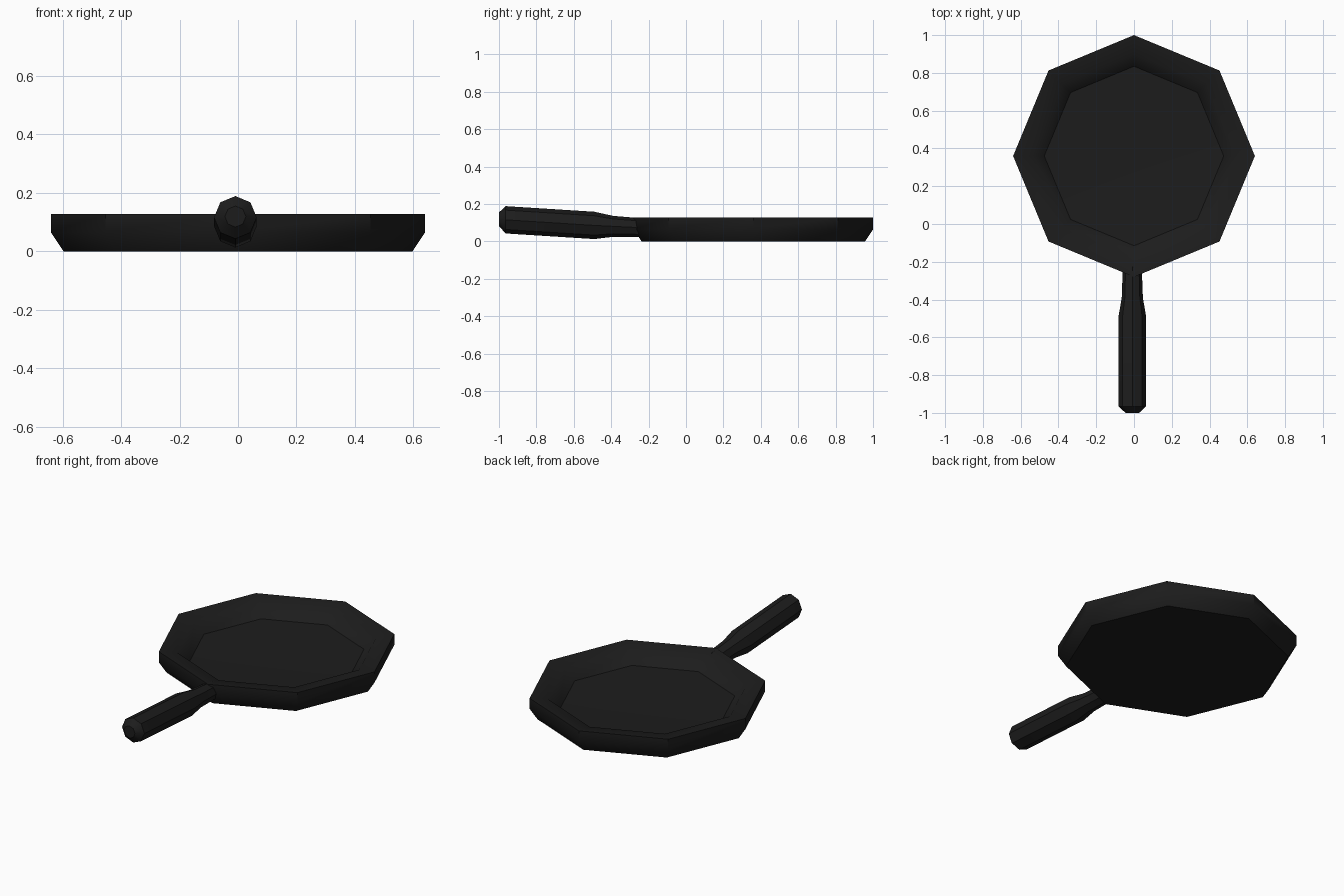
import bpy, bmesh, math

if "Cube" in bpy.data.objects:
    bpy.data.objects.remove(bpy.data.objects["Cube"])

SIDES = 8


def loft(name, rings, smooth_angle):
    """Skin a list of vertex rings, capping both ends."""
    bm = bmesh.new()
    loops = [[bm.verts.new(p) for p in ring] for ring in rings]
    for a, b in zip(loops, loops[1:]):
        for i in range(SIDES):
            j = (i + 1) % SIDES
            bm.faces.new((a[i], a[j], b[j], b[i]))
    bm.faces.new(loops[0][::-1])
    bm.faces.new(loops[-1])
    bmesh.ops.recalc_face_normals(bm, faces=bm.faces)
    mesh = bpy.data.meshes.new(name)
    bm.to_mesh(mesh)
    bm.free()
    obj = bpy.data.objects.new(name, mesh)
    bpy.context.collection.objects.link(obj)
    mesh.materials.append(iron)
    bpy.context.view_layer.objects.active = obj
    obj.select_set(True)
    bpy.ops.object.shade_smooth_by_angle(angle=math.radians(smooth_angle))
    obj.select_set(False)
    return obj


def octagon():
    for i in range(SIDES):
        t = 2 * math.pi * i / SIDES
        yield math.cos(t), math.sin(t)


iron = bpy.data.materials.new("black_iron")
iron.diffuse_color = (0.012, 0.012, 0.012, 1)
iron.use_nodes = True
iron.node_tree.nodes["Principled BSDF"].inputs["Base Color"].default_value = iron.diffuse_color

# Pan body: chamfered base, upright wall, sloped rim, sunken dish (radius, z)
pan_profile = [(0.597, 0.0), (0.64, 0.065), (0.64, 0.128),
               (0.54, 0.114), (0.475, 0.052), (0.3, 0.046)]
loft("pan_body",
     [[(r * c, 0.36 + r * s, z) for c, s in octagon()] for r, z in pan_profile],
     42)

# Handle: narrow neck swelling into a grip that rises to the end (y, z, radius)
handle_sections = [(-0.225, 0.073, 0.05), (-0.39, 0.081, 0.056),
                   (-0.49, 0.086, 0.073), (-0.965, 0.116, 0.073),
                   (-1.0, 0.119, 0.036)]
loft("handle",
     [[(-0.009 + r * c, y, z + r * s) for c, s in octagon()]
      for y, z, r in handle_sections],
     42)
